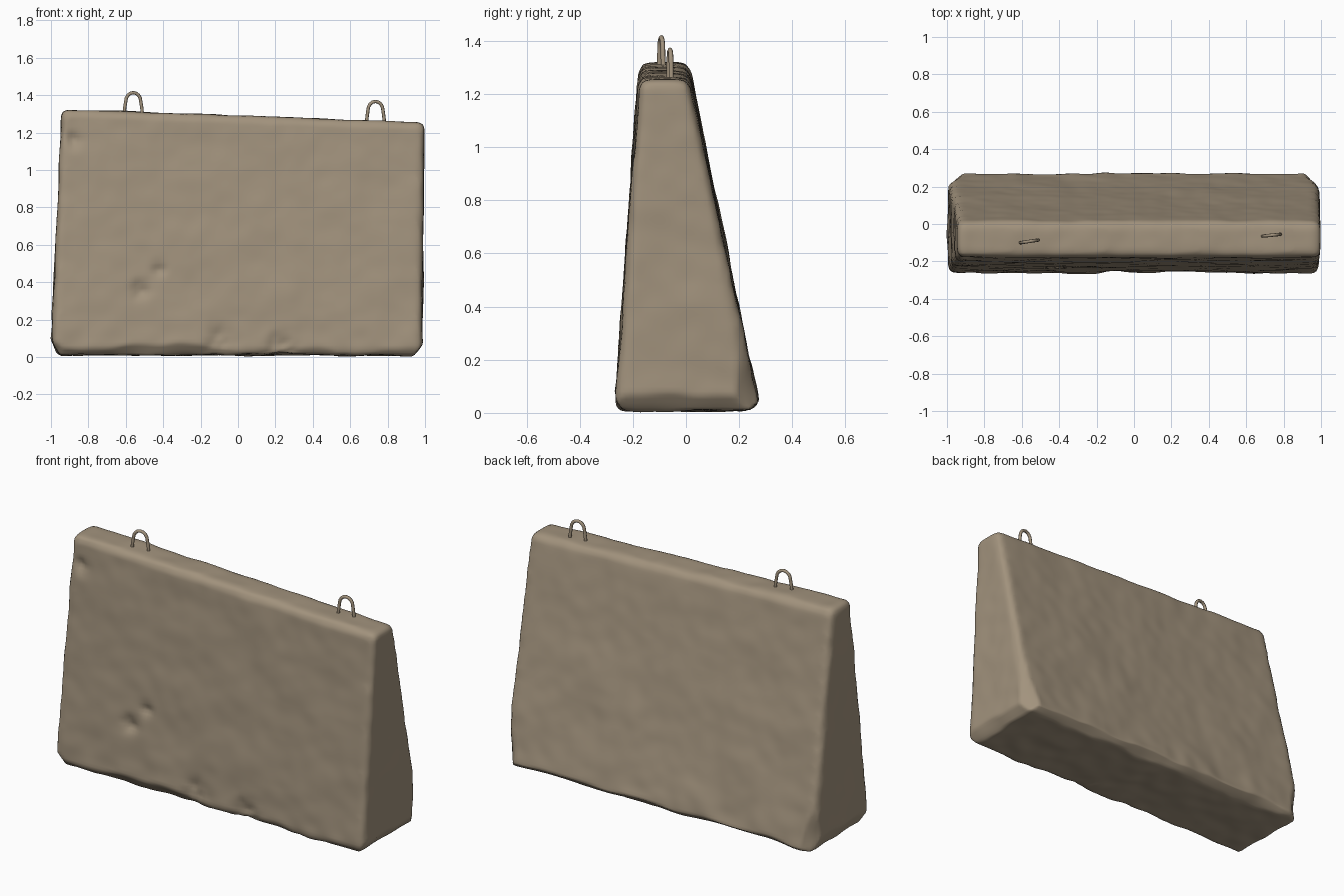
import bpy, bmesh, math
from mathutils import Vector, noise

cube = bpy.data.objects.get("Cube")
if cube:
    bpy.data.objects.remove(cube)


def material(name, rgb):
    mat = bpy.data.materials.new(name)
    mat.use_nodes = True
    mat.diffuse_color = (*rgb, 1)
    mat.node_tree.nodes["Principled BSDF"].inputs["Base Color"].default_value = (*rgb, 1)
    return mat


stone = material("weathered concrete", (0.36, 0.29, 0.205))


def smooth(obj, angle):
    bpy.ops.object.select_all(action='DESELECT')
    obj.select_set(True)
    bpy.context.view_layer.objects.active = obj
    bpy.ops.object.shade_smooth_by_angle(angle=math.radians(angle))


# Tapered block with a sloping top
def corner(x, y, z):
    if z < 0:
        return Vector((-1.0 if x < 0 else 0.985, -0.268 if y < 0 else 0.278, 0.01))
    return Vector((-0.945 if x < 0 else 0.998, -0.177 if y < 0 else 0.012,
                   1.325 if x < 0 else 1.255))


bm = bmesh.new()
bmesh.ops.create_cube(bm, size=2)
for v in bm.verts:
    v.co = corner(*v.co)
bmesh.ops.bevel(bm, geom=bm.edges[:], offset=0.035, segments=3, profile=0.5, affect='EDGES')
mesh = bpy.data.meshes.new("concrete_block")
bm.to_mesh(mesh)
bm.free()
block = bpy.data.objects.new("concrete_block", mesh)
bpy.context.collection.objects.link(block)
remesh = block.modifiers.new("even_grid", 'REMESH')
remesh.mode = 'VOXEL'
remesh.voxel_size = 0.018
relax = block.modifiers.new("relax", 'SMOOTH')
relax.iterations = 3
smooth(block, 60)
bpy.context.view_layer.objects.active = block
for mod in (remesh.name, relax.name):
    bpy.ops.object.modifier_apply(modifier=mod)

# Broken edges: each chip is a plane (point, outward normal) that shaves the surface
chips = [
    ((0, -0.245, 0.03), (0, -0.75, -0.66)),
    ((0, 0.25, 0.03), (0, 0.66, -0.75)),
    ((-0.975, 0, 0.05), (-0.85, 0, -0.5)),
    ((0.965, 0, 0.04), (0.8, 0, -0.6)),
    ((-0.97, 0.225, 0.2), (-0.7, 0.7, 0.0)),
    ((0.955, 0.225, 0.2), (0.75, 0.66, 0.0)),
    ((-0.93, -0.25, 0.04), (-0.45, -0.65, -0.6)),
]
chips = [(Vector(p), Vector(n).normalized()) for p, n in chips]

# Dents: centre, radius, depth
dents = [
    ((-0.52, -0.24, 0.36), 0.045, 0.025),
    ((-0.42, -0.23, 0.47), 0.035, 0.02),
    ((-0.88, -0.18, 1.16), 0.04, 0.025),
    ((-0.1, -0.26, 0.08), 0.07, 0.02),
    ((0.22, -0.26, 0.05), 0.08, 0.02),
]

normals = [v.normal.copy() for v in block.data.vertices]
for v, n in zip(block.data.vertices, normals):
    p = v.co.copy()
    # broad waves, stronger and finer towards the crumbled base
    low = max(0.0, 1 - p.z / 0.3)
    wave = 0.007 * noise.noise(p * 4) + 0.003 * noise.noise(p * 11)
    wave += low * 0.008 * noise.noise(p * 9)
    q = p + n * wave
    for point, normal in chips:
        depth = (q - point).dot(normal) + 0.02 * noise.noise(p * 5 + normal * 7)
        if depth > 0:
            q -= normal * depth * 0.85
    for centre, radius, size in dents:
        d = (p - Vector(centre)).length / radius
        q -= n * size * math.exp(-d * d) * (1 + 0.6 * noise.noise(p * 25))
    q.z = max(q.z, 0.0)
    v.co = q
block.data.materials.append(stone)
smooth(block, 60)


# Lifting hoops set into the top
def hoop(name, x, y, base, height, turn):
    curve = bpy.data.curves.new(name, 'CURVE')
    curve.dimensions = '3D'
    curve.bevel_depth = 0.009
    curve.bevel_resolution = 2
    curve.use_fill_caps = True
    path = [(-0.05, -0.04), (-0.046, 0.02)]
    for i in range(9):
        a = math.pi * (1 - i / 8)
        path.append((0.04 * math.cos(a), height - 0.055 + 0.046 * math.sin(a)))
    path += [(0.046, 0.02), (0.05, -0.04)]
    spline = curve.splines.new('POLY')
    spline.points.add(len(path) - 1)
    for pt, (s, h) in zip(spline.points, path):
        pt.co = (x + s, y + s * turn, base + h, 1)
    obj = bpy.data.objects.new(name, curve)
    bpy.context.collection.objects.link(obj)
    bpy.ops.object.select_all(action='DESELECT')
    obj.select_set(True)
    bpy.context.view_layer.objects.active = obj
    bpy.ops.object.convert(target='MESH')
    obj = bpy.context.view_layer.objects.active
    obj.data.materials.append(stone)
    smooth(obj, 60)


hoop("right_lifting_hoop", -0.56, -0.093, 1.31, 0.112, 0.15)
hoop("left_lifting_hoop", 0.735, -0.06, 1.255, 0.12, 0.1)
